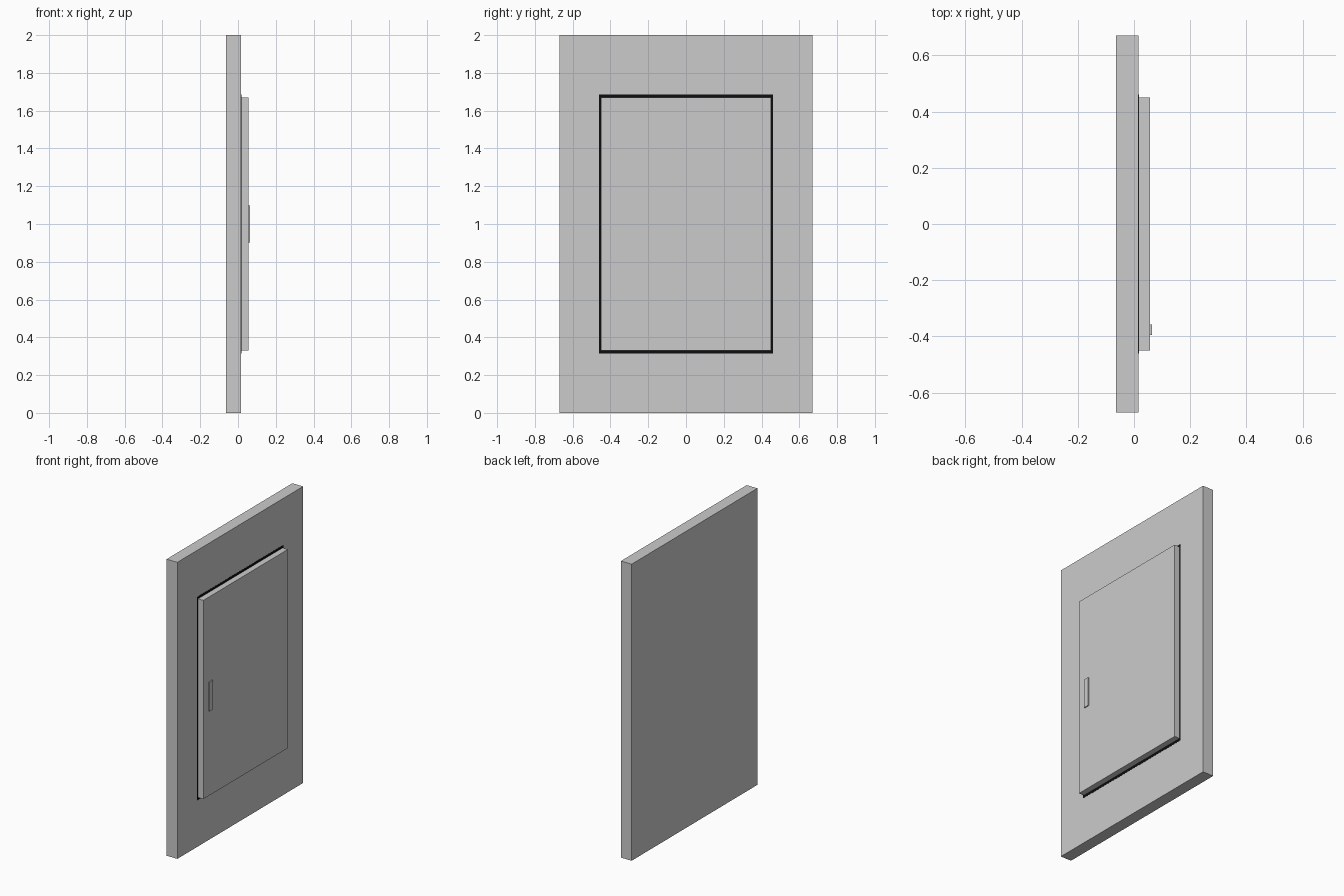
import bpy

if "Cube" in bpy.data.objects:
    bpy.data.objects.remove(bpy.data.objects["Cube"])


def box(name, x, y, z, material=None):
    """Axis-aligned box from (min, max) ranges."""
    ranges = (x, y, z)
    bpy.ops.mesh.primitive_cube_add(size=1, location=[(a + b) / 2 for a, b in ranges])
    obj = bpy.context.object
    obj.name = name
    obj.scale = [b - a for a, b in ranges]
    bpy.ops.object.transform_apply(location=False, rotation=False, scale=True)
    if material:
        obj.data.materials.append(material)
    return obj


black = bpy.data.materials.new("gap_black")
black.diffuse_color = (0.004, 0.004, 0.005, 1)
black.use_nodes = True
black.node_tree.nodes["Principled BSDF"].inputs["Base Color"].default_value = black.diffuse_color

BACK, WALL, DOOR, FRONT = -0.0635, 0.0165, 0.0565, 0.0635   # depth layers along x
DOOR_W, DOOR_H, MID = 0.45, 0.67, 1.0                       # door half sizes, centre height
GAP_W, GAP_H = 0.46, 0.686                                  # outer half sizes of dark seam

# Wall panel, door leaf and flat handle
box("wall_panel", (BACK, WALL), (-0.67, 0.67), (0, 2))
box("door", (WALL, DOOR), (-DOOR_W, DOOR_W), (MID - DOOR_H, MID + DOOR_H))
box("handle", (DOOR, FRONT), (-0.395, -0.358), (0.902, 1.098))

# Dark seam strips lying almost flush with the wall around the door
seam = (WALL - 0.004, WALL + 0.001)
for side, label in ((-1, "left"), (1, "right")):
    y = sorted((side * DOOR_W, side * GAP_W))
    box("seam_" + label, seam, y, (MID - DOOR_H, MID + DOOR_H), black)
for side, label in ((-1, "bottom"), (1, "top")):
    z = sorted((MID + side * DOOR_H, MID + side * GAP_H))
    box("seam_" + label, seam, (-GAP_W, GAP_W), z, black)
